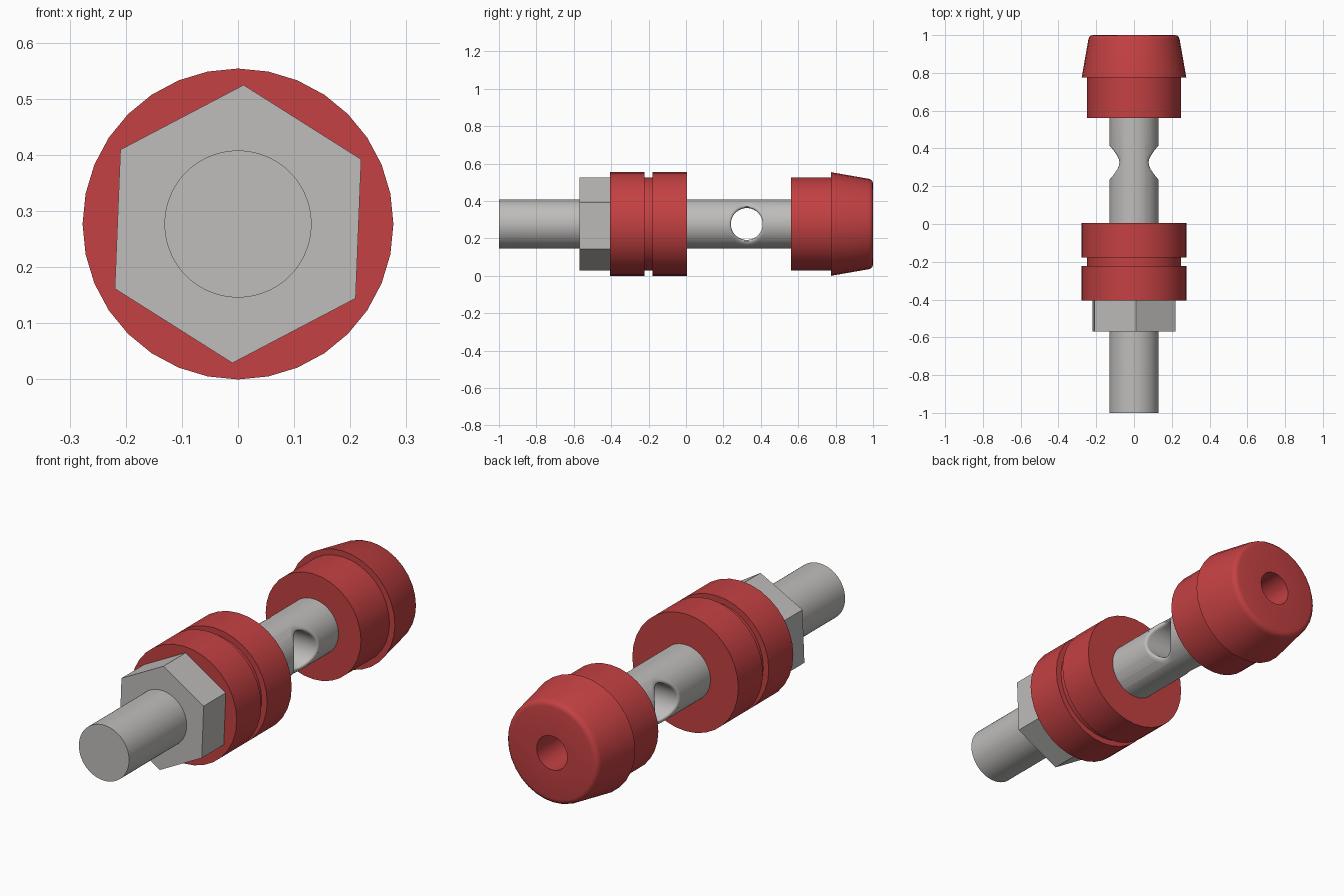
import bpy
import bmesh
from math import sin, cos, pi, sqrt, hypot, radians

AXIS_Z = 0.277       # height of the long axis
SHAFT_R = 0.131
HOLE_Y, HOLE_R = 0.325, 0.085

if "Cube" in bpy.data.objects:
    bpy.data.objects.remove(bpy.data.objects["Cube"])


def make_material(name, rgb):
    mat = bpy.data.materials.new(name)
    mat.use_nodes = True
    color = (*rgb, 1.0)
    mat.diffuse_color = color
    mat.node_tree.nodes["Principled BSDF"].inputs["Base Color"].default_value = color
    return mat


red = make_material("red rubber", (0.55, 0.052, 0.055))
grey = make_material("grey metal", (0.52, 0.51, 0.50))


def build(name, rings, mat):
    """Skin closed rings of points and cap both ends."""
    bm = bmesh.new()
    loops = [[bm.verts.new(p) for p in ring] for ring in rings]
    n = len(loops[0])
    for a, b in zip(loops, loops[1:]):
        for i in range(n):
            j = (i + 1) % n
            bm.faces.new((a[i], a[j], b[j], b[i]))
    bm.faces.new(loops[0])
    bm.faces.new(loops[-1])
    bmesh.ops.recalc_face_normals(bm, faces=bm.faces)
    mesh = bpy.data.meshes.new(name)
    bm.to_mesh(mesh)
    bm.free()
    mesh.materials.append(mat)
    obj = bpy.data.objects.new(name, mesh)
    bpy.context.collection.objects.link(obj)
    return obj


def lathe(name, profile, mat, sides, turn=0.0):
    """Turn (y, radius) points around the long axis."""
    angles = [2 * pi * i / sides + pi / 2 + turn for i in range(sides)]
    rings = [[(r * cos(a), y, AXIS_Z + r * sin(a)) for a in angles] for y, r in profile]
    return build(name, rings, mat)


def smooth(obj, degrees=35):
    bpy.ops.object.select_all(action="DESELECT")
    obj.select_set(True)
    bpy.context.view_layer.objects.active = obj
    bpy.ops.object.shade_smooth_by_angle(angle=radians(degrees))


# Shaft with a rounded cross hole
shaft = lathe("shaft", [(-1.0, SHAFT_R), (0.61, SHAFT_R)], grey, 96)


def hole_section(a, steps=8):
    """Rounded lip of the hole at angle a, as (x, radius) points."""
    lip_r = 0.098 + 0.018 * sin(a) ** 2
    edge_x = sqrt(SHAFT_R ** 2 - (HOLE_R * sin(a)) ** 2)
    lip_x = sqrt(SHAFT_R ** 2 - (lip_r * sin(a)) ** 2)
    start_x = edge_x - hypot(edge_x - lip_x, lip_r - HOLE_R)
    pts = []
    for k in range(steps + 1):
        t = k / steps
        x = (1 - t) ** 2 * start_x + 2 * t * (1 - t) * edge_x + t * t * lip_x
        r = (1 - t * t) * HOLE_R + t * t * lip_r
        pts.append((x, r))
    return pts + [(0.2, lip_r)]


angles = [2 * pi * i / 64 for i in range(64)]
sections = [hole_section(a) for a in angles]


def hole_ring(k, side):
    return [(side * s[k][0], HOLE_Y + s[k][1] * cos(a), AXIS_Z + s[k][1] * sin(a))
            for a, s in zip(angles, sections)]


count = len(sections[0])
rings = [hole_ring(k, -1) for k in reversed(range(count))]
rings += [hole_ring(k, 1) for k in range(count)]
cutter = build("hole_cutter", rings, grey)
cut = shaft.modifiers.new("cross hole", "BOOLEAN")
cut.object = cutter
cut.operation = "DIFFERENCE"
cut.solver = "EXACT"
bpy.ops.object.select_all(action="DESELECT")
shaft.select_set(True)
bpy.context.view_layer.objects.active = shaft
bpy.ops.object.modifier_apply(modifier=cut.name)
bpy.data.objects.remove(cutter)
smooth(shaft)

# Hexagonal nut
lathe("hex_nut", [(-0.57, 0.248), (-0.402, 0.248)], grey, 6, radians(-2.3))

# Grooved bushing
bushing = lathe("grooved_bushing", [
    (-0.405, 0.277), (-0.222, 0.277), (-0.222, 0.249),
    (-0.178, 0.249), (-0.178, 0.277), (0.005, 0.277)], red, 32)
smooth(bushing)

# Tapered end cap with rounded rim and a blind bore
end_cap = lathe("tapered_end_cap", [
    (0.562, 0.249), (0.775, 0.249), (0.775, 0.277), (0.975, 0.242),
    (0.988, 0.238), (0.997, 0.229), (1.0, 0.216),
    (1.0, 0.08), (0.65, 0.08)], red, 32)
smooth(end_cap)
